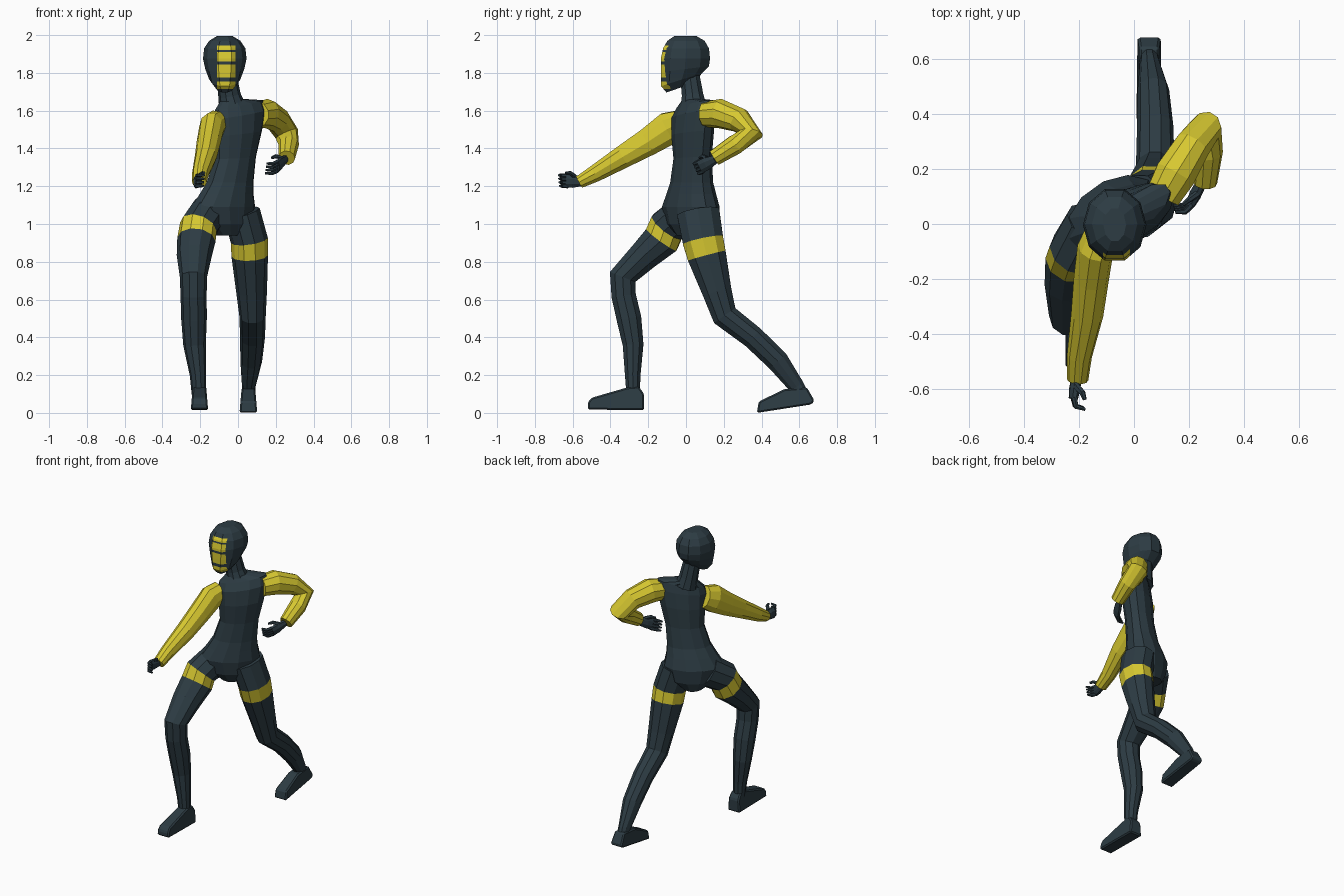
import bpy, bmesh, math
from mathutils import Vector as V


def material(name, rgb):
    m = bpy.data.materials.new(name)
    m.diffuse_color = (*rgb, 1)
    return m


DARK = material("dark slate suit", (0.026, 0.045, 0.057))
YELLOW = material("yellow panels", (0.68, 0.58, 0.03))


def finish(name, bm, mats):
    bmesh.ops.recalc_face_normals(bm, faces=bm.faces)
    me = bpy.data.meshes.new(name)
    bm.to_mesh(me)
    bm.free()
    for m in mats:
        me.materials.append(m)
    ob = bpy.data.objects.new(name, me)
    bpy.context.collection.objects.link(ob)
    return ob


def skin(rings, sides, bands=()):
    """Loft elliptical rings (centre, u vector, v vector); band segments get material 1."""
    bm = bmesh.new()
    loops = []
    for c, u, v in rings:
        ang = [2 * math.pi * (i + 0.5) / sides for i in range(sides)]
        loops.append([bm.verts.new(c + 1.03 * (u * math.sin(a) + v * math.cos(a))) for a in ang])
    for k in range(len(loops) - 1):
        a, b = loops[k], loops[k + 1]
        for i in range(sides):
            j = (i + 1) % sides
            f = bm.faces.new((a[i], a[j], b[j], b[i]))
            f.material_index = 1 if k in bands else 0
    bm.faces.new(loops[0])
    bm.faces.new(loops[-1])
    return bm


def tube(name, path, mats, sides=10, bands=(), axis=(1, 0, 0)):
    """Limb along a path of (x, y, z, side radius, depth radius)."""
    pts = [V(p[:3]) for p in path]
    rings = []
    for i, p in enumerate(path):
        t = V((0, 0, 0))
        if i > 0:
            t += (pts[i] - pts[i - 1]).normalized()
        if i < len(pts) - 1:
            t += (pts[i + 1] - pts[i]).normalized()
        t.normalize()
        u = V(axis) - t * t.dot(V(axis))
        u.normalize()
        rings.append((pts[i], u * p[3], t.cross(u) * p[-1]))
    return finish(name, skin(rings, sides, bands), mats)


# Torso: twisted to the side, right shoulder raised
yaw = math.radians(36)
torso = [  # x, y, z, half width, half depth, shoulder slope
    (-0.075, 0.035, 0.94, 0.07, 0.09, 0),
    (-0.075, 0.03, 1.00, 0.15, 0.115, 0),
    (-0.078, 0.025, 1.09, 0.185, 0.125, 0),
    (-0.06, 0.028, 1.16, 0.155, 0.11, 0),
    (-0.042, 0.03, 1.22, 0.135, 0.095, 0),
    (-0.015, 0.035, 1.35, 0.12, 0.085, 0.05),
    (0.0, 0.035, 1.48, 0.14, 0.09, 0.1),
    (0.008, 0.038, 1.58, 0.155, 0.08, 0.15),
    (0.005, 0.045, 1.63, 0.145, 0.06, 0.18),
    (-0.03, 0.038, 1.655, 0.07, 0.055, 0.1),
]
rings = []
for x, y, z, w, d, s in torso:
    rings.append((V((x, y, z)), w * V((math.cos(yaw), math.sin(yaw), s)),
                  d * V((math.sin(yaw), -math.cos(yaw), 0))))
finish("torso", skin(rings, 12), [DARK])

# Neck
tube("neck", [(-0.03, 0.04, 1.62, 0.07), (-0.045, 0.035, 1.68, 0.058),
              (-0.062, 0.02, 1.79, 0.052)], [DARK])

# Head: lofted hood with the striped face cut into its front
HX = -0.07
head = [  # y, z, half width, half depth, slope along y
    (-0.035, 1.72, 0.045, 0.07, 0.35),
    (-0.022, 1.765, 0.08, 0.112, 0.32),
    (-0.006, 1.82, 0.1, 0.13, 0.12),
    (-0.003, 1.875, 0.112, 0.133, 0),
    (0.0, 1.93, 0.106, 0.124, 0),
    (0.0, 1.97, 0.08, 0.1, 0),
    (-0.003, 1.995, 0.04, 0.06, 0),
]
rings = [(V((HX, y, z)), V((w, 0, 0)), V((0, d, s * d))) for y, z, w, d, s in head]
bm = skin(rings, 10)
stripes = [(1.715, 1.755), (1.775, 1.845), (1.86, 1.91), (1.92, 1.945)]
FX, FW = -0.063, 0.049
cuts = [((FX + s * FW, 0, 0), (1, 0, 0)) for s in (-1, 1)]
cuts += [((0, 0, z), (0, 0, 1)) for pair in stripes for z in pair]
for co, no in cuts:
    bmesh.ops.bisect_plane(bm, geom=bm.verts[:] + bm.edges[:] + bm.faces[:],
                           plane_co=co, plane_no=no)
bm.normal_update()
for f in bm.faces:
    c = f.calc_center_median()
    if c.y < -0.085 and abs(c.x - FX) < FW and any(a < c.z < b for a, b in stripes):
        f.material_index = 1
finish("head", bm, [DARK, YELLOW])

# Sleeves
tube("forward_sleeve", [(-0.115, -0.03, 1.535, 0.06, 0.07), (-0.14, -0.09, 1.508, 0.065, 0.088),
                        (-0.155, -0.2, 1.435, 0.062, 0.075), (-0.17, -0.33, 1.358, 0.057, 0.062),
                        (-0.198, -0.48, 1.268, 0.044, 0.046), (-0.205, -0.565, 1.222, 0.038, 0.034)],
     [YELLOW])
tube("back_sleeve", [(0.105, 0.1, 1.58, 0.065), (0.15, 0.18, 1.585, 0.076),
                     (0.21, 0.28, 1.55, 0.066), (0.258, 0.345, 1.478, 0.062),
                     (0.268, 0.26, 1.42, 0.053), (0.258, 0.15, 1.35, 0.043)],
     [YELLOW], axis=(0.8, -0.5, 0.3))

# Legs with a yellow band round each thigh
tube("forward_leg", [(-0.15, 0.0, 1.06, 0.1, 0.105), (-0.21, -0.1, 0.985, 0.098, 0.1),
                     (-0.22, -0.13, 0.917, 0.099, 0.1), (-0.232, -0.225, 0.83, 0.09, 0.082),
                     (-0.236, -0.335, 0.72, 0.07, 0.074), (-0.235, -0.33, 0.62, 0.067, 0.066),
                     (-0.233, -0.302, 0.5, 0.066, 0.067), (-0.23, -0.28, 0.36, 0.058, 0.056),
                     (-0.212, -0.282, 0.2, 0.042, 0.042), (-0.207, -0.28, 0.1, 0.037, 0.036)],
     [DARK, YELLOW], bands=(1,))
tube("back_leg", [(0.02, 0.065, 1.06, 0.095, 0.115), (0.06, 0.09, 0.913, 0.096, 0.11),
                  (0.062, 0.11, 0.832, 0.094, 0.105), (0.072, 0.165, 0.64, 0.079, 0.079),
                  (0.077, 0.205, 0.515, 0.068, 0.07), (0.077, 0.355, 0.4, 0.064, 0.062),
                  (0.07, 0.485, 0.275, 0.056, 0.06), (0.057, 0.585, 0.14, 0.035, 0.043),
                  (0.055, 0.62, 0.08, 0.032, 0.035)],
     [DARK, YELLOW], bands=(1,))


# Feet: side profile stretched across the width, narrower on top
def foot(name, x, half, profile):
    bm = bmesh.new()
    low = min(p[1] for p in profile)
    sides = []
    for s in (-1, 1):
        sides.append([bm.verts.new((x + s * half * (1 - 1.8 * (z - low)), y, z)) for y, z in profile])
    for side in sides:
        bm.faces.new(side)
    n = len(profile)
    for i in range(n):
        j = (i + 1) % n
        bm.faces.new((sides[0][i], sides[0][j], sides[1][j], sides[1][i]))
    ob = finish(name, bm, [DARK])
    b = ob.modifiers.new("soft edges", 'BEVEL')
    b.width, b.segments = 0.008, 1


foot("forward_foot", -0.204, 0.046, [(-0.52, 0.018), (-0.52, 0.055), (-0.5, 0.08), (-0.31, 0.135),
                                     (-0.25, 0.14), (-0.222, 0.1), (-0.222, 0.014)])
foot("back_foot", 0.055, 0.047, [(0.375, 0.0), (0.385, 0.06), (0.52, 0.125), (0.64, 0.135),
                                 (0.68, 0.065), (0.665, 0.045)])


# Hands: palm, four curled fingers and a thumb
def hand(name, wrist, direction, spread, curl, length):
    w, d, s, c = V(wrist), V(direction).normalized(), V(spread).normalized(), V(curl).normalized()
    end = w + d * length
    tube(name + "_palm", [(*(w - d * 0.02), 0.024, 0.018), (*(w + d * length * 0.5), 0.036, 0.02),
                          (*end, 0.036, 0.016)], [DARK], 8, axis=s)
    for i in range(4):
        base = end + s * (i - 1.5) * 0.019 - d * 0.008
        mid = base + d * 0.034 + c * 0.012
        tip = mid + d * 0.006 + c * 0.034
        tube(f"{name}_finger_{i + 1}", [(*base, 0.011), (*mid, 0.01), (*tip, 0.006)],
             [DARK], 6, axis=s)
    a = w + d * length * 0.3 + s * 0.025
    b = a + s * 0.018 + d * 0.02 + c * 0.025
    tube(name + "_thumb", [(*a, 0.013), (*b, 0.011), (*(b + d * 0.025 + c * 0.012), 0.007)],
         [DARK], 6, axis=d.cross(s))


hand("forward_hand", (-0.21, -0.565, 1.225), (-0.15, -1, 0.05), (0.1, -0.1, 1), (1, -0.1, 0), 0.07)
hand("back_hand", (0.24, 0.14, 1.335), (-0.42, -0.8, -0.4), (0.1, -0.4, 0.9), (-0.9, 0.1, 0.1), 0.08)
